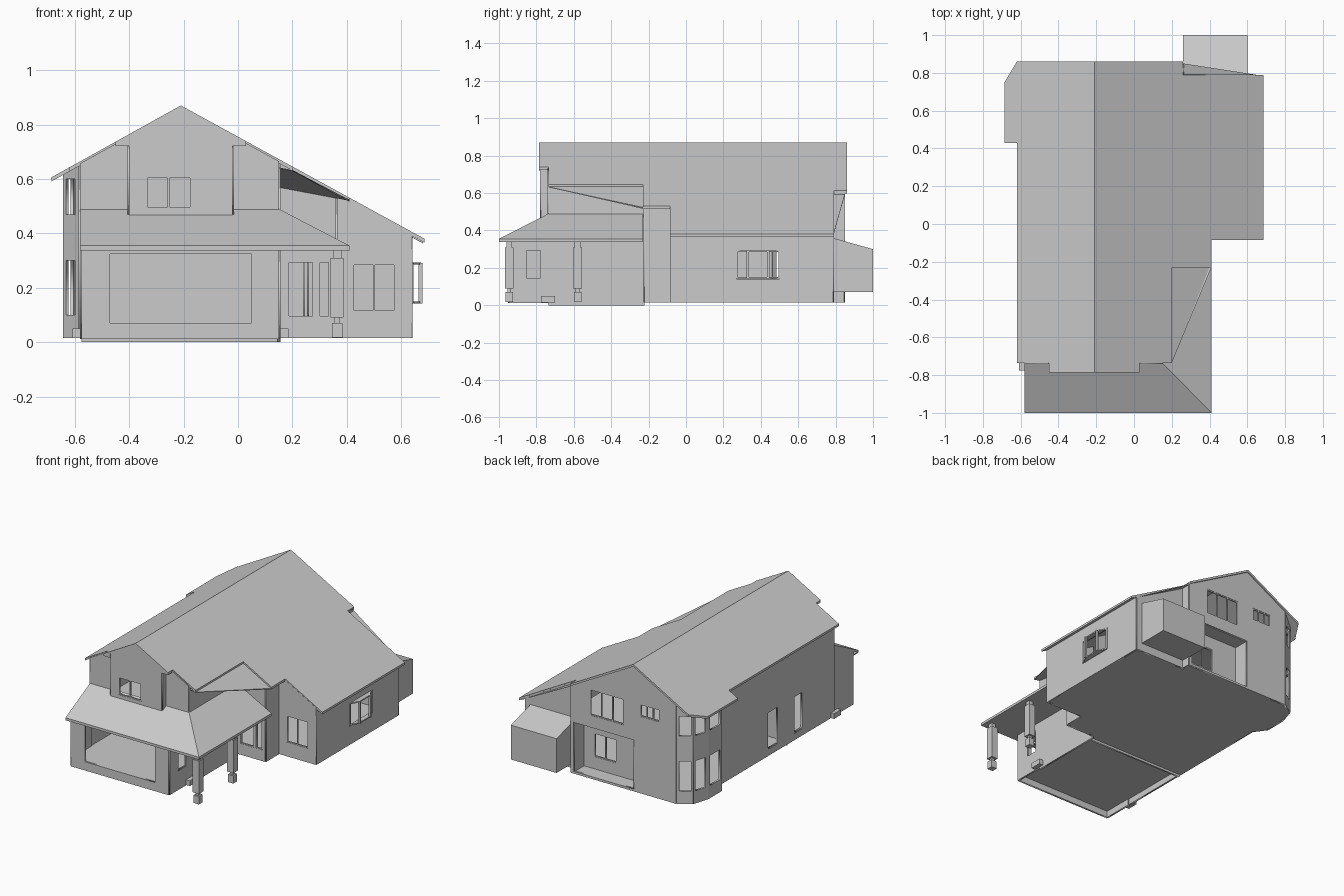
import bpy, bmesh
from mathutils import Vector, Matrix

cube = bpy.data.objects.get("Cube")
if cube:
    bpy.data.objects.remove(cube, do_unlink=True)

grey = bpy.data.materials.new("plain grey")
grey.use_nodes = True
tone = (0.6, 0.6, 0.6, 1)
grey.diffuse_color = tone
grey.node_tree.nodes["Principled BSDF"].inputs["Base Color"].default_value = tone

RIDGE_X, RIDGE_Z, ROOF_T = -0.21, 0.87, 0.015


def roof(x):
    """Height of the main roof surface at x."""
    slope = 0.547 if x > RIDGE_X else 0.555
    return RIDGE_Z - slope * abs(x - RIDGE_X)


def link(name, mesh):
    mesh.materials.clear()
    mesh.materials.append(grey)
    ob = bpy.data.objects.new(name, mesh)
    bpy.context.collection.objects.link(ob)


def slab(name, plan, top, bottom):
    """Prism over a plan outline; top and bottom are heights or functions of x, y."""
    height = lambda f, p: f(*p) if callable(f) else f
    bm = bmesh.new()
    lo = [bm.verts.new((*p, height(bottom, p))) for p in plan]
    hi = [bm.verts.new((*p, height(top, p))) for p in plan]
    bm.faces.new(lo)
    bm.faces.new(hi)
    for i in range(len(plan)):
        j = (i + 1) % len(plan)
        bm.faces.new((lo[i], lo[j], hi[j], hi[i]))
    bmesh.ops.recalc_face_normals(bm, faces=bm.faces)
    mesh = bpy.data.meshes.new(name)
    bm.to_mesh(mesh)
    bm.free()
    link(name, mesh)


def box(name, x0, x1, y0, y1, z0, z1):
    slab(name, [(x0, y0), (x1, y0), (x1, y1), (x0, y1)], z1, z0)


def panel(name, a, u, loops, depth):
    """Upright plate from an outline and hole loops in (distance, height)."""
    curve = bpy.data.curves.new(name, "CURVE")
    curve.dimensions, curve.fill_mode, curve.extrude = "2D", "BOTH", depth
    for loop in loops:
        spline = curve.splines.new("POLY")
        spline.points.add(len(loop) - 1)
        for pt, (s, z) in zip(spline.points, loop):
            pt.co = (s, z, 0, 1)
        spline.use_cyclic_u = True
    temp = bpy.data.objects.new(name, curve)
    bpy.context.collection.objects.link(temp)
    bpy.context.view_layer.update()
    deps = bpy.context.evaluated_depsgraph_get()
    mesh = bpy.data.meshes.new_from_object(temp.evaluated_get(deps))
    bpy.data.objects.remove(temp, do_unlink=True)
    up = Vector((0, 0, 1))
    m = Matrix((u, up, u.cross(up))).transposed().to_4x4()
    m.translation = a
    mesh.transform(m)
    link(name, mesh)


def rect(s0, s1, z0, z1):
    return [(s0, z0), (s1, z0), (s1, z1), (s0, z1)]


def wall(name, a, b, z0, z1=None, windows=(), openings=(), lights=2):
    """Wall from a to b; its top follows the roof unless z1 gives end heights.
    Windows and openings use world coordinates along the wall's main axis."""
    av, bv = Vector((*a, 0)), Vector((*b, 0))
    length, u = (bv - av).length, (bv - av).normalized()
    k = 0 if abs(u.x) > abs(u.y) else 1
    along = lambda c: (c - a[k]) * length / (b[k] - a[k])
    ends = z1 or (roof(a[0]) - ROOF_T / 2, roof(b[0]) - ROOF_T / 2)
    outline = [(0, z0), (length, z0), (length, ends[1])]
    if z1 is None and a[0] < RIDGE_X < b[0]:
        outline.append((RIDGE_X - a[0], RIDGE_Z - ROOF_T / 2))
    outline.append((0, ends[0]))
    cut = lambda h: rect(along(h[0]), along(h[1]), h[2], h[3])
    panel(name, av, u, [outline] + [cut(h) for h in (*windows, *openings)], 0.006)
    # Frames with upright bars
    for i, h in enumerate(windows):
        s0, s1, rim = along(h[0]), along(h[1]), 0.007
        step = (s1 - s0 - rim) / lights
        panes = [rect(s0 + rim + step * n, s0 + step * (n + 1), h[2] + rim, h[3] - rim)
                 for n in range(lights)]
        panel(f"{name}_window_frame_{i + 1}", av, u, [cut(h)] + panes, 0.004)


# Main roof, one slab on each side of the ridge
main_top = lambda x, y: roof(x)
main_under = lambda x, y: roof(x) - ROOF_T
slab("main_roof_right", [(RIDGE_X, .86), (RIDGE_X, -.785), (-.45, -.785), (-.45, -.735),
     (-.62, -.735), (-.62, .43), (-.686, .43), (-.686, .75), (-.62, .86)], main_top, main_under)
slab("main_roof_left", [(RIDGE_X, .86), (RIDGE_X, -.785), (.03, -.785), (.03, -.735),
     (.2, -.735), (.2, -.23), (.41, -.23), (.41, -.085), (.685, -.085), (.685, .79),
     (.26, .79), (.26, .86)], main_top, main_under)
for side, x0, x1 in (("right", -.45, -.4), ("left", -.02, .03)):
    slab(f"gable_eave_{side}", [(x0, -.784), (x1, -.784), (x1, -.735), (x0, -.735)],
         lambda x, y: roof(x) - .002, .722)

# Sloping soffits in the two inner corners of the eaves
slab("corner_eave", [(.2, -.735), (.41, -.23), (.2, -.23)],
     lambda x, y: roof(x) - .012, main_under)
soffit = lambda x, y: .63 - .19 * (x - .2) - .139 * (y + .735)
slab("entry_soffit", [(.15, -.735), (.2, -.735), (.41, -.23), (.15, -.23)],
     lambda x, y: soffit(x, y) + .003, soffit)
slab("back_soffit", [(.26, .785), (.68, .785), (.26, .85)],
     lambda x, y: roof(x) - .017, lambda x, y: roof(x) - .02)

# Lower hipped roof over garage and porch
front_top = lambda x, y: .355 + (y + 1) * .51
side_top = lambda x, y: .355 + (.41 - x) * .52
slab("lower_roof_front", [(-.58, -1), (.41, -1), (.15, -.735), (-.58, -.735)],
     front_top, lambda x, y: front_top(x, y) - ROOF_T)
slab("lower_roof_side", [(.41, -1), (.41, -.23), (.15, -.23), (.15, -.735)],
     side_top, lambda x, y: side_top(x, y) - ROOF_T)
slab("lower_roof_ceiling", [(-.58, -1), (.41, -1), (.41, -.23), (-.58, -.23)], .345, .338)

# Garage, open at the front
wall("garage_front", (-.575, -.945), (.15, -.945), .012, (.345, .345),
     openings=[(-.47, .05, .07, .325)])
wall("garage_right_wall", (-.575, -.945), (-.575, -.735), .012, (.37, .475))
wall("garage_left_wall", (.15, -.945), (.15, -.735), .012, (.345, .345),
     windows=[(-.86, -.77, .14, .3)], lights=1)
wall("garage_back", (-.575, -.25), (.15, -.25), 0, (.345, .345))
box("garage_floor", -.575, .15, -.945, -.25, .055, .068)

# Upper front with its projecting gable
wall("upper_front_right", (-.58, -.735), (-.4, -.735), .46)
wall("upper_front_left", (-.02, -.735), (.15, -.735), .46)
wall("gable_front", (-.4, -.775), (-.02, -.775), .46, windows=[(-.34, -.17, .49, .61)])
for side, x in (("right", -.4), ("left", -.02)):
    wall(f"gable_side_{side}", (x, -.775), (x, -.735), .46)
wall("upper_partition", (-.575, 0), (.3, 0), .35)

# Right side wall and its many-sided bay
wall("right_wall", (-.58, -.735), (-.58, .46), .015,
     windows=[(-.4, -.31, .06, .31), (-.14, -.03, .06, .31)], lights=1)
bay = [(-.58, .46), (-.638, .54), (-.638, .68), (-.605, .79), (-.52, .845)]
spans = [(.48, .525), (.56, .665), (.7, .775), (-.595, -.535)]
for i, span in enumerate(spans):
    wall(f"bay_wall_{i + 1}", bay[i], bay[i + 1], .015,
         openings=[(*span, .1, .3), (*span, .47, .6)])

# Back wall with a sheltered recess
wall("back_wall", (-.52, .845), (.26, .845), .015, lights=3,
     windows=[(-.135, .118, .44, .615), (-.4, -.255, .53, .615)],
     openings=[(-.21, .24, .03, .36)])
wall("recess_back", (-.21, .74), (.24, .74), .02, (.36, .36), windows=[(-.01, .16, .11, .27)])
for side, x in (("right", -.21), ("left", .24)):
    wall(f"recess_side_{side}", (x, .74), (x, .845), .02, (.36, .36))
box("recess_ceiling", -.21, .24, .74, .845, .355, .365)
wall("back_step", (.26, .785), (.26, .845), .015)
wall("back_wall_left", (.26, .785), (.64, .785), .015)
slab("back_box", [(.26, .785), (.6, .785), (.6, 1), (.26, 1)],
     lambda x, y: .36 - (y - .785) * .28, .07)

# Left wing and entry
wall("left_wall", (.635, -.085), (.635, .785), .015, openings=[(.27, .5, .14, .29)])
wall("wing_front", (.36, -.08), (.64, -.08), .015, windows=[(.42, .58, .11, .29)])
wall("entry_side", (.36, -.222), (.36, -.08), .015)
wall("entry_front", (.15, -.222), (.36, -.222), .015,
     windows=[(.18, .28, .09, .3), (.295, .34, .09, .3)], lights=1)
wall("entry_return", (.15, -.735), (.15, -.222), 0)

# Bowed window on the left wall
bow = [(.64, .27), (.672, .33), (.672, .44), (.64, .5)]
for part, z in (("sill", .142), ("head", .285)):
    slab(f"bow_window_{part}", bow, z + .008, z)
for i, (x, y) in enumerate(bow):
    box(f"bow_window_bar_{i + 1}", x - .008, x + .006, y - .006, y + .006, .142, .292)

# Floors
main_plan = [(-.58, -.25), (.15, -.25), (.15, -.222), (.36, -.222), (.36, -.08), (.64, -.08),
             (.64, .785), (.26, .785), (.26, .845)] + bay[::-1]
slab("ground_floor", main_plan, .028, .015)
slab("upper_floor", main_plan[:3] + [(.36, -.222), (.36, .74), (-.575, .74)], .352, .346)

# Porch posts
for name, y in (("front", -.945), ("rear", -.58)):
    box(f"{name}_post_base", .345, .385, y - .02, y + .02, .018, .07)
    box(f"{name}_post_neck", .355, .375, y - .01, y + .01, .07, .09)
    box(f"{name}_post_shaft", .34, .388, y - .024, y + .024, .09, .31)
    box(f"{name}_post_cap", .35, .38, y - .016, y + .016, .31, .34)

# Small steps
box("right_step", -.608, -.575, -.775, -.7, .015, .05)
box("left_step", .15, .185, -.775, -.7, .015, .05)
